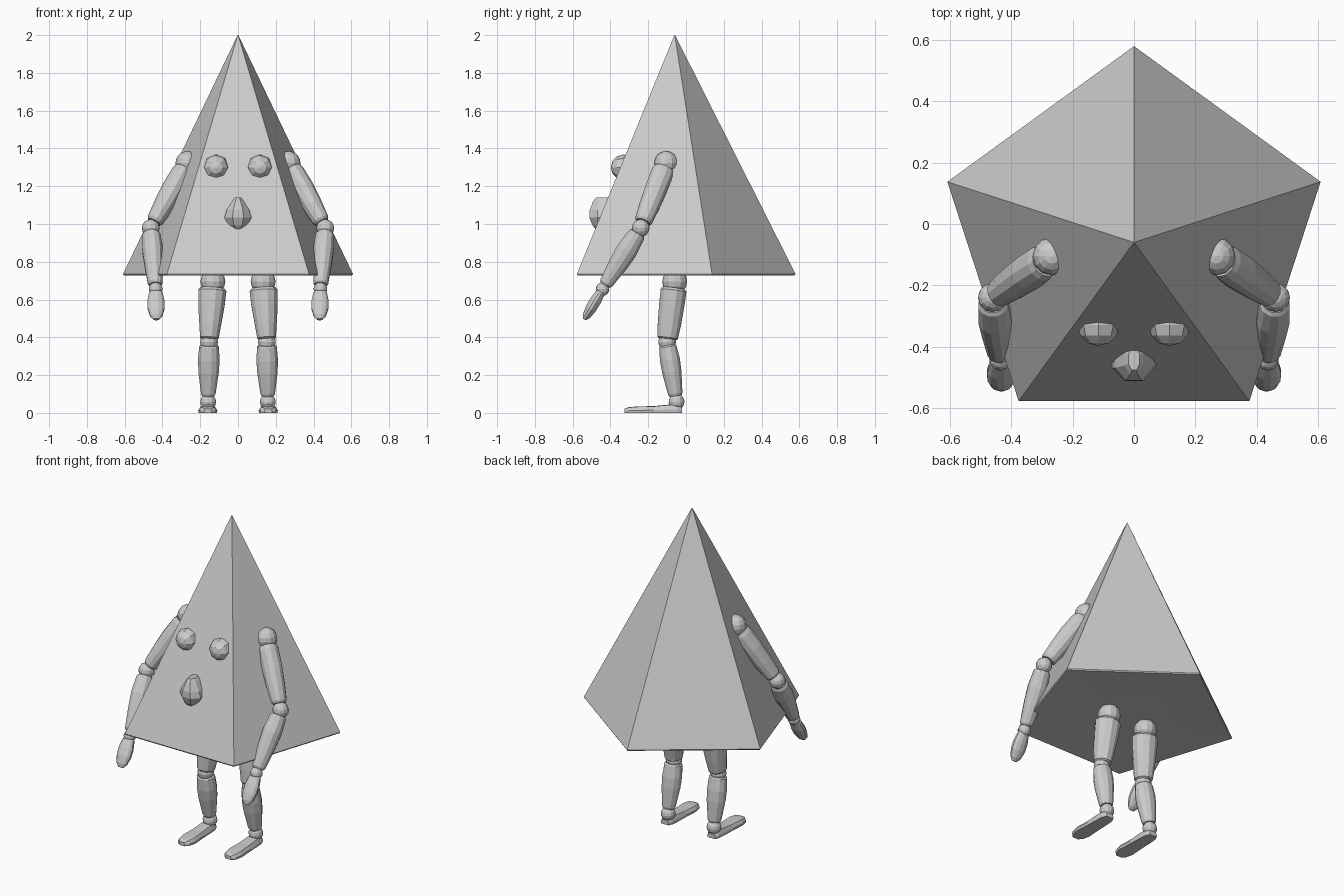
import bpy, bmesh
from math import pi, sin, cos, radians
from mathutils import Vector, Matrix

if "Cube" in bpy.data.objects:
    bpy.data.objects.remove(bpy.data.objects["Cube"])


def finish(name, bm, mirror=False):
    bmesh.ops.recalc_face_normals(bm, faces=bm.faces)
    me = bpy.data.meshes.new(name)
    bm.to_mesh(me)
    bm.free()
    ob = bpy.data.objects.new(name, me)
    bpy.context.collection.objects.link(ob)
    if mirror:
        ob.modifiers.new("mirror", 'MIRROR')
    return ob


def skin(name, rings, mirror=False):
    """Bridge successive rings of points and cap both ends."""
    bm = bmesh.new()
    vs = [[bm.verts.new(p) for p in ring] for ring in rings]
    n = len(vs[0])
    for a, b in zip(vs, vs[1:]):
        for i in range(n):
            j = (i + 1) % n
            bm.faces.new((a[i], a[j], b[j], b[i]))
    bm.faces.new(vs[0])
    bm.faces.new(vs[-1])
    return finish(name, bm, mirror)


def limb(name, a, b, stations, sides=12, mirror=True):
    """Loft from a to b; stations are (fraction, radius across x, other radius)."""
    a, b = Vector(a), Vector(b)
    d = (b - a).normalized()
    v = d.cross(Vector((1, 0, 0))).normalized()
    u = v.cross(d)
    rings = []
    for t, rx, ry in stations:
        c = a.lerp(b, t)
        rings.append([c + u * rx * cos(2 * pi * (i + .5) / sides)
                      + v * ry * sin(2 * pi * (i + .5) / sides) for i in range(sides)])
    return skin(name, rings, mirror)


def ball(name, c, r, seg=12, rings=8, rot=0.0):
    bm = bmesh.new()
    bmesh.ops.create_uvsphere(
        bm, u_segments=seg, v_segments=rings, radius=r,
        matrix=Matrix.Translation(c) @ Matrix.Rotation(rot, 4, 'X'))
    return finish(name, bm, True)


# five-sided pyramid body with a shallow inset underneath
def pentagon(r, z):
    return [(r * cos(radians(18 + 72 * i)), -.06 + r * sin(radians(18 + 72 * i)), z)
            for i in range(5)]


skin("pyramid_body", [pentagon(.31, .74), pentagon(.635, .728),
                      pentagon(.64, .735), pentagon(.002, 2.0)])

# eyes and nose
ball("eye", (.116, -.33, 1.3), .068, 8, 6, pi / 2)
limb("nose", (0, -.44, .965), (0, -.44, 1.14),
     [(0, .025, .035), (.16, .055, .06), (.4, .077, .078),
      (.62, .065, .076), (.9, .034, .055), (1, .02, .04)], 8, False)

# arms
shoulder, elbow = (.268, -.105, 1.323), (.462, -.24, .978)
wrist, tip = (.436, -.442, .655), (.432, -.538, .495)
ball("shoulder", shoulder, .063)
limb("upper_arm", shoulder, elbow,
     [(.1, .05, .056), (.16, .056, .062), (.4, .06, .06), (.65, .054, .056),
      (.88, .045, .048), (.91, .036, .04)])
ball("elbow", elbow, .047)
limb("forearm", elbow, wrist,
     [(.08, .042, .04), (.11, .05, .048), (.35, .056, .058), (.6, .05, .052),
      (.9, .04, .038), (.93, .033, .03)])
ball("wrist", wrist, .036)
limb("hand", wrist, tip,
     [(.05, .028, .02), (.13, .037, .026), (.4, .047, .031), (.65, .046, .03),
      (.88, .034, .022), (1, .016, .01)])

# legs
hip, knee, ankle = (.133, -.06, .695), (.153, -.1, .375), (.158, -.05, .058)
ball("hip", hip, .066)
limb("thigh", hip, knee,
     [(.11, .066, .062), (.15, .077, .071), (.4, .072, .069), (.7, .06, .064),
      (.93, .051, .056), (.955, .042, .046)])
ball("knee", knee, .047)
limb("calf", knee, ankle,
     [(.055, .046, .042), (.08, .054, .048), (.3, .059, .055), (.5, .056, .053),
      (.86, .04, .04), (.9, .034, .034)])
ball("ankle", ankle, .042)

# feet, flat sole, lofted from heel to toe
foot = [(-.02, .026, .028), (-.045, .038, .044), (-.09, .042, .044),
        (-.17, .045, .036), (-.26, .051, .034), (-.305, .041, .03), (-.325, .02, .022)]
skin("foot", [[(.16 + w * k, y, h * m) for k, m in
               ((-.95, 0), (.95, 0), (1, .4), (.75, .95), (0, 1), (-.75, .95), (-1, .4))]
              for y, w, h in foot], True)
